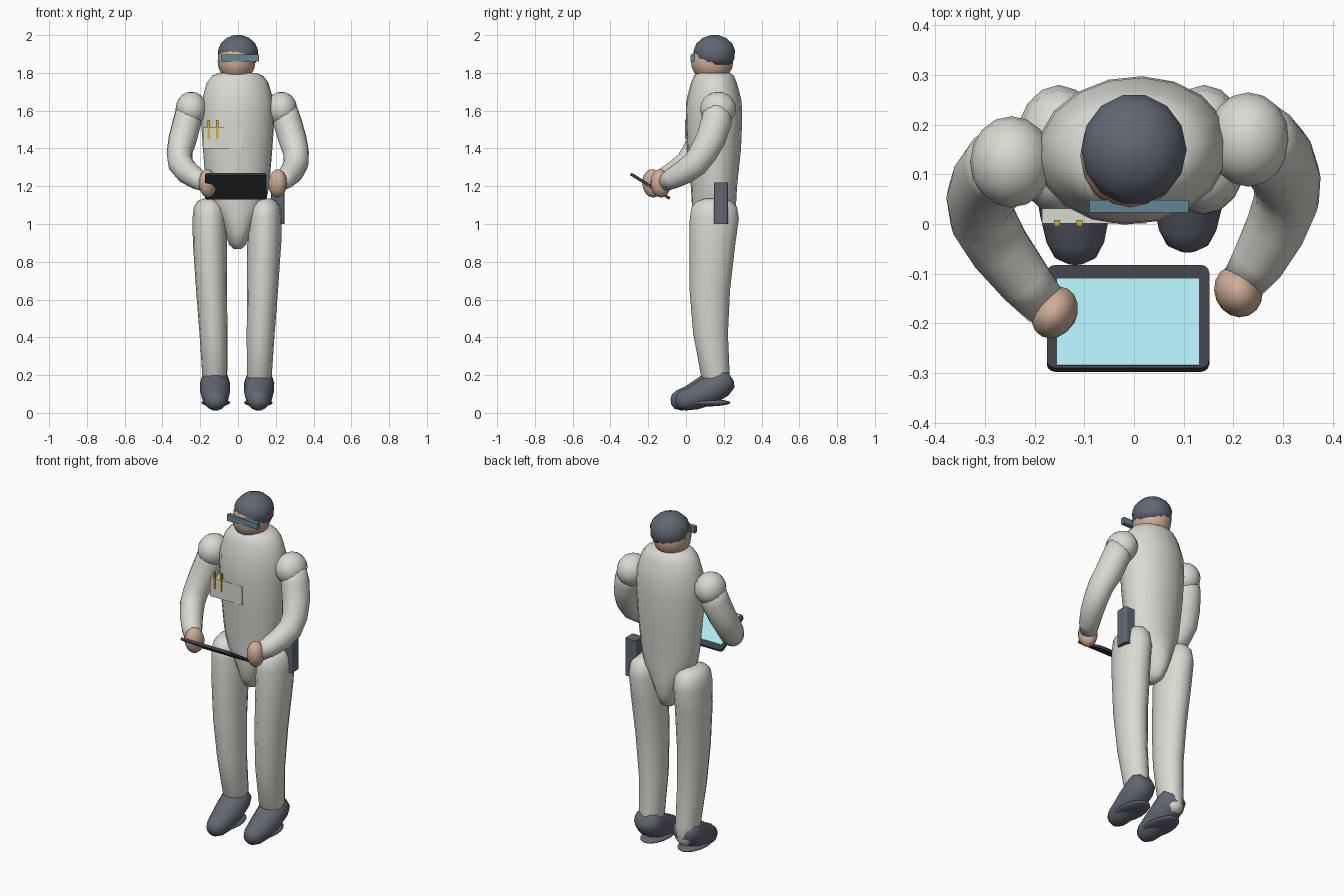
import bpy, bmesh, math
from mathutils import Vector, Matrix


def material(name, rgb):
    m = bpy.data.materials.new(name)
    m.diffuse_color = (*rgb, 1)
    return m


SUIT = material("suit_cloth", (0.70, 0.70, 0.65))
SKIN = material("skin", (0.62, 0.42, 0.31))
DARK = material("dark_slate", (0.12, 0.135, 0.17))
BLACK = material("tablet_case", (0.045, 0.05, 0.06))
SCREEN = material("screen_glow", (0.42, 0.80, 0.86))
TEAL = material("visor_glass", (0.13, 0.24, 0.29))
YELLOW = material("pen_yellow", (0.65, 0.42, 0.05))


def finish(bm, name, mat, smooth=True):
    bmesh.ops.recalc_face_normals(bm, faces=bm.faces)
    for f in bm.faces:
        f.smooth = smooth
    me = bpy.data.meshes.new(name)
    bm.to_mesh(me)
    bm.free()
    me.materials.append(mat)
    ob = bpy.data.objects.new(name, me)
    bpy.context.collection.objects.link(ob)
    return ob


def tube(name, rings, mat, sides=16, level=False):
    """Skin elliptical rings (x, y, z, r_side, r_depth); level keeps them horizontal."""
    bm = bmesh.new()
    pts = [Vector(r[:3]) for r in rings]
    loops = []
    for i, r in enumerate(rings):
        t = (pts[min(i + 1, len(pts) - 1)] - pts[max(i - 1, 0)]).normalized()
        if level:
            t = Vector((0, 0, 1))
        u = Vector((1, 0, 0))
        u = (u - t * u.dot(t)).normalized()
        v = t.cross(u)
        loops.append([bm.verts.new(pts[i] + u * r[3] * math.cos(a) + v * r[4] * math.sin(a))
                      for a in (2 * math.pi * k / sides for k in range(sides))])
    for a, b in zip(loops, loops[1:]):
        for k in range(sides):
            n = (k + 1) % sides
            bm.faces.new((a[k], a[n], b[n], b[k]))
    bm.faces.new(loops[0])
    bm.faces.new(loops[-1])
    return finish(bm, name, mat)


def ball(name, loc, radii, mat, rot=(0, 0, 0)):
    bm = bmesh.new()
    bmesh.ops.create_uvsphere(bm, u_segments=16, v_segments=10, radius=1)
    bmesh.ops.scale(bm, vec=radii, verts=bm.verts)
    ob = finish(bm, name, mat)
    ob.location, ob.rotation_euler = loc, rot
    return ob


def box(name, loc, size, mat, rot=(0, 0, 0), bevel=0, axis=None):
    """Box; bevel rounds only the edges running along the given axis."""
    bm = bmesh.new()
    bmesh.ops.create_cube(bm, size=1)
    bmesh.ops.scale(bm, vec=size, verts=bm.verts)
    if bevel:
        edges = [e for e in bm.edges
                 if abs((e.verts[0].co - e.verts[1].co).normalized()[axis]) > 0.9]
        bmesh.ops.bevel(bm, geom=edges, offset=bevel, segments=3, profile=0.5, affect='EDGES')
    ob = finish(bm, name, mat, smooth=False)
    ob.location, ob.rotation_euler = loc, rot
    return ob


# Torso with collar and seat, turned slightly
torso = tube("torso", [
    (0, 0, 0.868, 0.02, 0.035), (0, 0, 0.89, 0.045, 0.075), (0, 0, 0.95, 0.065, 0.105),
    (0, 0, 1.03, 0.10, 0.115), (0, 0, 1.11, 0.15, 0.117), (0, 0, 1.2, 0.168, 0.122),
    (0, 0, 1.4, 0.185, 0.143), (0, 0, 1.55, 0.195, 0.149), (0, 0, 1.65, 0.19, 0.146),
    (0, 0, 1.70, 0.178, 0.134), (0, 0, 1.75, 0.163, 0.12), (0, 0, 1.785, 0.135, 0.105),
    (0, 0, 1.80, 0.10, 0.085)], SUIT, 18, level=True)
torso.location = (-0.002, 0.148, 0)
torso.rotation_euler.z = math.radians(6)

# Head, hair and visor
ball("head", (-0.008, 0.138, 1.86), (0.1, 0.112, 0.11), SKIN)
tube("hair", [
    (0, 0.157, 1.845, 0.088, 0.085), (0, 0.152, 1.875, 0.104, 0.107), (0, 0.15, 1.92, 0.106, 0.112),
    (0, 0.15, 1.955, 0.092, 0.098), (0, 0.15, 1.985, 0.06, 0.064), (0, 0.15, 2.0, 0.02, 0.02)],
    DARK, 14, level=True).rotation_euler.x = 0
box("visor", (0.01, 0.036, 1.88), (0.2, 0.025, 0.037), TEAL)

for side, s, dx, dy in (("left", -1, -0.005, -0.012), ("right", 1, -0.005, 0.013)):
    # Trouser legs
    def leg(x, y, z, rx, ry):
        return (s * x + dx, y, z, rx, ry)
    tube("leg_" + side, [
        leg(0.146, 0.15, 1.135, 0.03, 0.045), leg(0.146, 0.15, 1.122, 0.062, 0.09),
        leg(0.146, 0.15, 1.09, 0.083, 0.12), leg(0.146, 0.15, 1.03, 0.09, 0.13),
        leg(0.144, 0.14, 0.9, 0.09, 0.122), leg(0.135, 0.126, 0.65, 0.082, 0.107),
        leg(0.125, 0.13, 0.42, 0.074, 0.092), leg(0.118, 0.155, 0.2, 0.066, 0.076),
        leg(0.118, 0.18, 0.12, 0.052, 0.055), leg(0.118, 0.19, 0.09, 0.025, 0.025)], SUIT, 16, level=True)

    # Boots slope from the ankle to the toe
    def boot(x, y, z, rx, ry):
        return (s * x + dx, y + dy, z, rx, ry)
    tube("boot_" + side, [
        boot(0.117, 0.222, 0.196, 0.04, 0.035), boot(0.117, 0.205, 0.185, 0.07, 0.065),
        boot(0.117, 0.17, 0.156, 0.08, 0.078), boot(0.116, 0.10, 0.112, 0.079, 0.077),
        boot(0.114, 0.03, 0.08, 0.07, 0.066), boot(0.113, -0.025, 0.066, 0.058, 0.056),
        boot(0.113, -0.055, 0.06, 0.042, 0.04), boot(0.113, -0.068, 0.058, 0.015, 0.015)], DARK, 14)
    ball("boot_sole_" + side, (s * 0.113 + dx, 0.09 + dy, 0.054), (0.076, 0.133, 0.02), DARK)

# Arms: shoulder, elbow and wrist differ on each side
ball("shoulder_left", (-0.247, 0.125, 1.61), (0.083, 0.092, 0.09), SUIT)
ball("shoulder_right", (0.23, 0.17, 1.61), (0.083, 0.095, 0.09), SUIT)
tube("arm_left", [
    (-0.25, 0.125, 1.63, 0.07, 0.07), (-0.27, 0.115, 1.54, 0.075, 0.08),
    (-0.293, 0.085, 1.45, 0.075, 0.076), (-0.31, 0.05, 1.375, 0.068, 0.074),
    (-0.305, 0.01, 1.32, 0.066, 0.07), (-0.27, -0.05, 1.275, 0.062, 0.065),
    (-0.22, -0.115, 1.24, 0.055, 0.056), (-0.178, -0.165, 1.218, 0.046, 0.046)], SUIT)
tube("arm_right", [
    (0.235, 0.17, 1.63, 0.07, 0.07), (0.262, 0.16, 1.54, 0.075, 0.082),
    (0.288, 0.132, 1.45, 0.075, 0.078), (0.308, 0.09, 1.375, 0.068, 0.074),
    (0.307, 0.05, 1.32, 0.066, 0.07), (0.285, -0.01, 1.275, 0.062, 0.065),
    (0.25, -0.075, 1.24, 0.055, 0.056), (0.222, -0.115, 1.218, 0.046, 0.046)], SUIT)

# Hands
ball("hand_left", (-0.16, -0.178, 1.215), (0.045, 0.055, 0.075), SKIN, (0.1, 0, -0.5))
ball("hand_right", (0.21, -0.135, 1.215), (0.048, 0.054, 0.075), SKIN, (0.1, 0, 0.4))

# Tablet and screen, tipped up away from the body
tilt = math.radians(-32)
turn = Matrix.Rotation(tilt, 4, 'X')
centre = Vector((-0.012, -0.19, 1.2))
box("tablet", centre, (0.327, 0.245, 0.015), BLACK, (tilt, 0, 0), 0.018, 2)
box("tablet_screen", centre + turn @ Vector((0, -0.014, 0.0075)), (0.285, 0.205, 0.004), SCREEN, (tilt, 0, 0))

# Chest pocket with pens, and hip pouch
box("chest_pocket", (-0.08, 0.016, 1.455), (0.21, 0.03, 0.11), SUIT)
for i, x in enumerate((-0.155, -0.11)):
    box("pen_%d" % (i + 1), (x, 0.002, 1.5), (0.012, 0.012, 0.1), YELLOW)
box("hip_pouch", (0.21, 0.185, 1.11), (0.07, 0.073, 0.22), DARK, (0, 0, 0), 0.012, 2)
